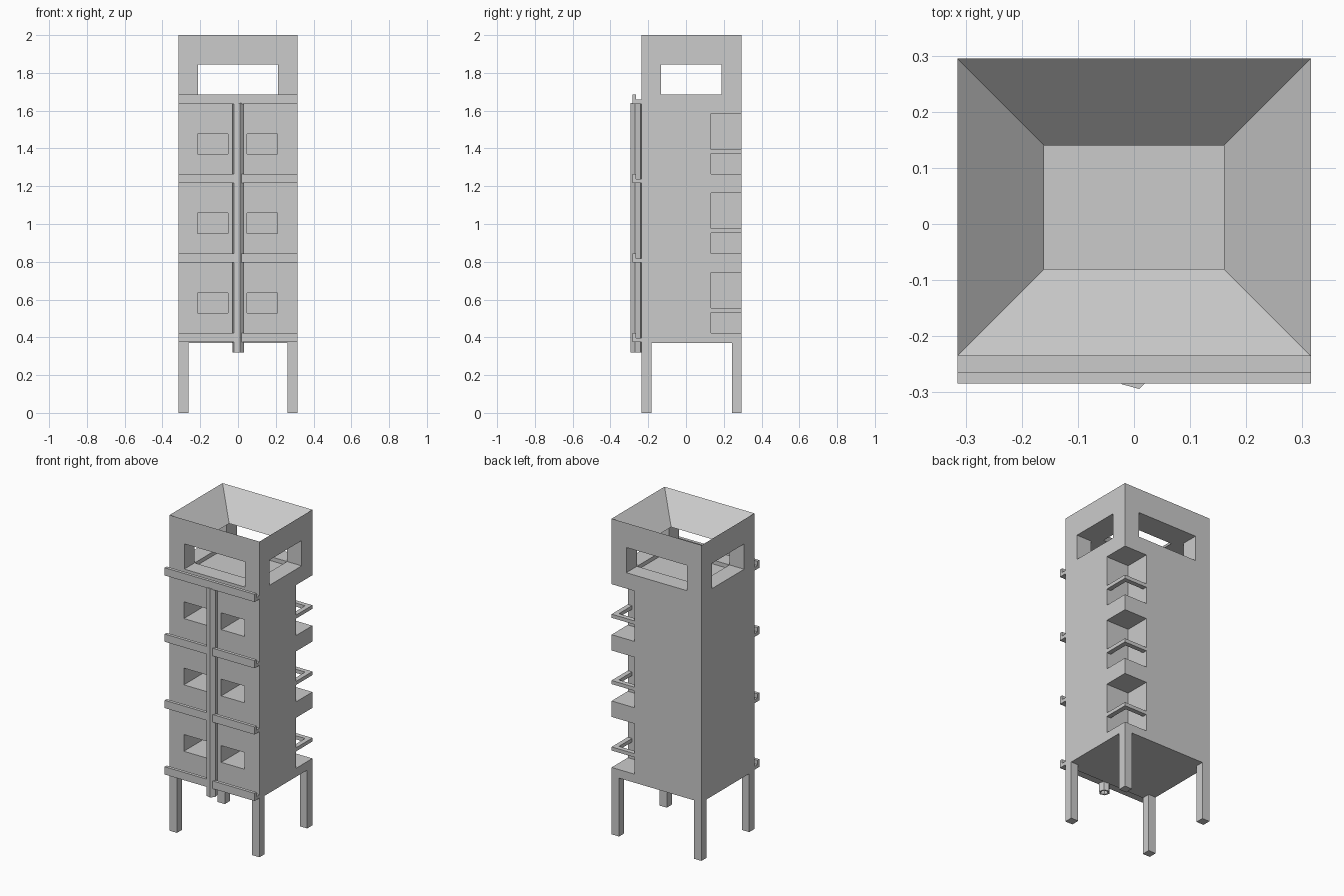
import bpy, bmesh, math
from mathutils import Matrix

old = bpy.data.objects.get("Cube")
if old:
    bpy.data.objects.remove(old, do_unlink=True)

# One plain grey for the whole tower
grey = bpy.data.materials.new("plain_grey")
grey.use_nodes = True
colour = (0.6, 0.6, 0.6, 1)
grey.diffuse_color = colour
grey.node_tree.nodes["Principled BSDF"].inputs["Base Color"].default_value = colour


def finish(name, bm):
    bmesh.ops.recalc_face_normals(bm, faces=bm.faces)
    mesh = bpy.data.meshes.new(name)
    bm.to_mesh(mesh)
    bm.free()
    obj = bpy.data.objects.new(name, mesh)
    bpy.context.scene.collection.objects.link(obj)
    mesh.materials.append(grey)
    return obj


def add_box(bm, x, y, z):
    size = [b - a for a, b in (x, y, z)]
    mid = [(a + b) / 2 for a, b in (x, y, z)]
    bmesh.ops.create_cube(bm, size=1, matrix=Matrix.Translation(mid) @ Matrix.Diagonal((*size, 1)))


def boxes(name, *parts):
    bm = bmesh.new()
    for part in parts:
        add_box(bm, *part)
    return finish(name, bm)


def cut(target, cutter):
    cutter.hide_render = True
    mod = target.modifiers.new("cut", "BOOLEAN")
    mod.operation = "DIFFERENCE"
    mod.solver = "EXACT"
    mod.object = cutter
    bpy.context.view_layer.objects.active = target
    bpy.ops.object.modifier_apply(modifier=mod.name)
    bpy.data.objects.remove(cutter, do_unlink=True)


W = 0.315                   # half width
FRONT, BACK = -0.235, 0.295
BASE, TOP = 0.37, 2.0
FLOORS = [0.424, 0.845, 1.265]
SILL, HEAD = 1.685, 1.845   # lookout opening
ROOM_X, ROOM_Y = (-0.212, 0.212), (-0.132, 0.188)
THROUGH = (-1, 1)

tower = boxes("tower_body", ((-W, W), (FRONT, BACK), (BASE, TOP)))

# Lookout openings between four corner pillars, with a slightly sunken floor
cut(tower, boxes("cutter", (ROOM_X, THROUGH, (SILL, HEAD))))
cut(tower, boxes("cutter", (THROUGH, ROOM_Y, (SILL, HEAD))))
cut(tower, boxes("cutter", (ROOM_X, ROOM_Y, (SILL - 0.025, SILL + 0.06))))

# Funnel roof sloping at 45 degrees into the lookout
bm = bmesh.new()
rings = []
for z in (HEAD - 0.005, TOP + 0.01):
    d = TOP - z
    x, y0, y1 = W - d, FRONT + d, BACK - d
    rings.append([bm.verts.new(p) for p in ((-x, y0, z), (x, y0, z), (x, y1, z), (-x, y1, z))])
for ring in rings:
    bm.faces.new(ring)
for i in range(4):
    j = (i + 1) % 4
    bm.faces.new((rings[0][i], rings[0][j], rings[1][j], rings[1][i]))
cut(tower, finish("cutter", bm))

# Each storey: two deep front windows, a corner balcony and its rail
NOTCH_X, NOTCH_Y, RAIL = 0.155, 0.133, 0.03
for n, floor in enumerate(FLOORS, 1):
    window_z = (floor + 0.106, floor + 0.212)
    for x in ((-0.215, -0.053), (0.047, 0.21)):
        cut(tower, boxes("cutter", (x, (-1, FRONT + 0.22), window_z)))
    cut(tower, boxes("cutter", ((NOTCH_X, 1), (NOTCH_Y, 1), (floor, floor + 0.32))))
    rail_z = (floor + 0.107, floor + 0.13)
    boxes(f"balcony_rail_{n}",
          ((NOTCH_X, W), (BACK - RAIL, BACK), rail_z),
          ((W - RAIL, W), (NOTCH_Y, BACK - RAIL), rail_z))

# Gutters with a raised front lip
for n, top in enumerate(FLOORS + [SILL], 1):
    low = top - 0.049
    profile = [(FRONT, low), (-0.284, low), (-0.284, top), (-0.264, top),
               (-0.264, low + 0.022), (FRONT, low + 0.022)]
    bm = bmesh.new()
    face = bm.faces.new([bm.verts.new((-W, y, z)) for y, z in profile])
    side = bmesh.ops.extrude_face_region(bm, geom=[face])
    verts = [v for v in side["geom"] if isinstance(v, bmesh.types.BMVert)]
    bmesh.ops.translate(bm, verts=verts, vec=(2 * W, 0, 0))
    finish(f"gutter_{n}", bm)

# Six-sided hollow downpipe
bm = bmesh.new()
loops = []
for radius, z in ((0.032, 0.32), (0.032, 1.64), (0.022, 1.64), (0.022, 0.32)):
    loops.append([bm.verts.new((0.001 + radius * math.cos(a), -0.263 + radius * math.sin(a), z))
                  for a in (math.radians(60 * i - 15) for i in range(6))])
for k in range(4):
    a, b = loops[k], loops[(k + 1) % 4]
    for i in range(6):
        j = (i + 1) % 6
        bm.faces.new((a[i], a[j], b[j], b[i]))
finish("downpipe", bm)

# Legs
LEG = 0.052
for side, x in (("right", (-W, LEG - W)), ("left", (W - LEG, W))):
    for end, y in (("front", (FRONT, FRONT + LEG)), ("back", (BACK - LEG, BACK))):
        boxes(f"{end}_{side}_leg", (x, y, (0, BASE)))
